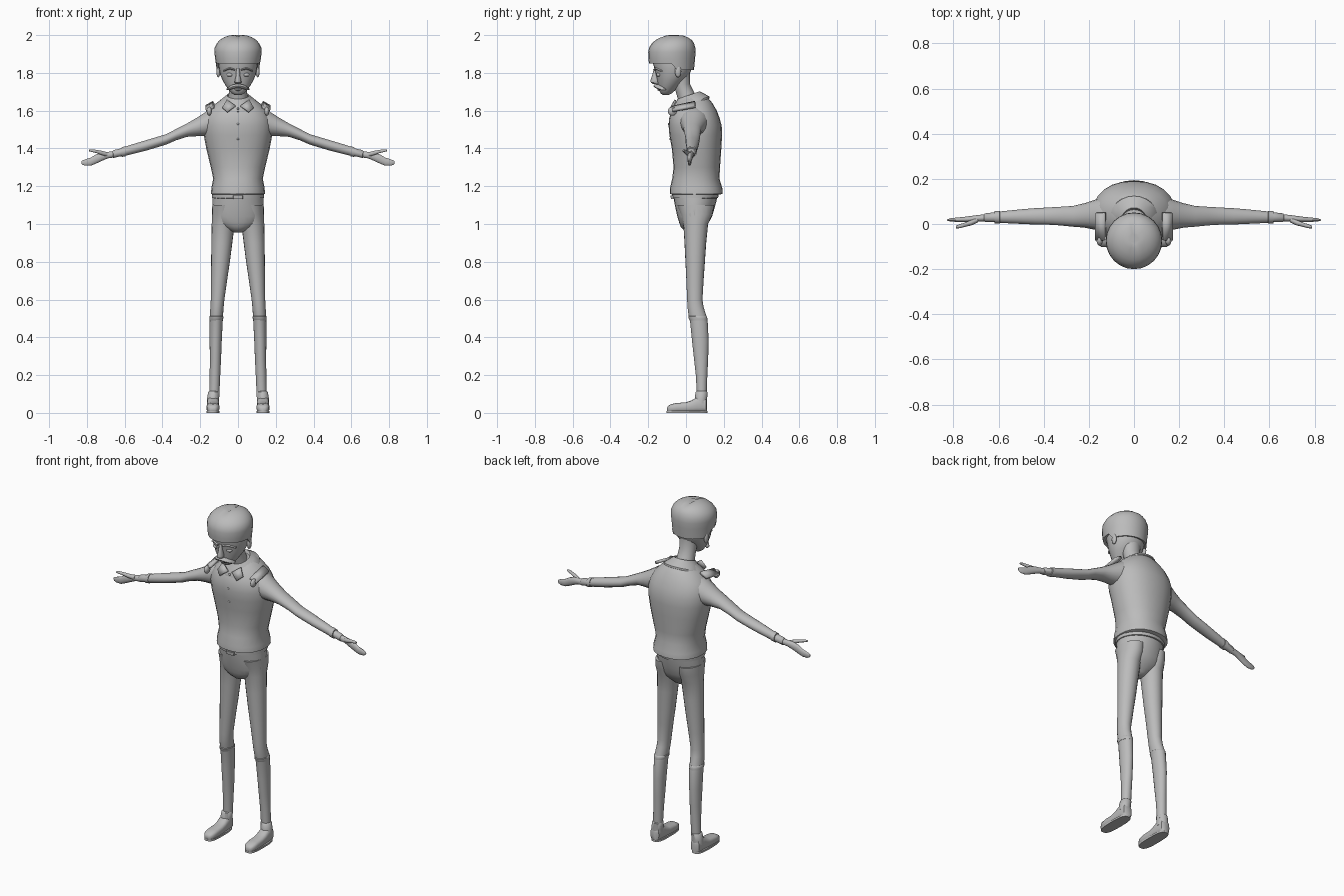
import bpy, bmesh, math
from mathutils import Matrix

grey = bpy.data.materials.new("plain grey")
grey.diffuse_color = (0.5, 0.5, 0.5, 1)


def finish(name, bm, mirror=False, thick=0):
    bmesh.ops.recalc_face_normals(bm, faces=bm.faces)
    me = bpy.data.meshes.new(name)
    bm.to_mesh(me)
    bm.free()
    ob = bpy.data.objects.new(name, me)
    bpy.context.collection.objects.link(ob)
    me.materials.append(grey)
    if thick:
        ob.modifiers.new("thickness", 'SOLIDIFY').thickness = thick
    if mirror:
        ob.modifiers.new("mirror", 'MIRROR').use_mirror_merge = False
    return ob


def loft(name, axis, rings, mirror=False, n=24, e=2.0, edit=None):
    """Rings are (position on axis, min a, max a, min b, max b)."""
    bm = bmesh.new()
    loops = []
    for t, a0, a1, b0, b1 in rings:
        loop = []
        for i in range(n):
            w = 2 * math.pi * i / n
            c, s = math.cos(w), math.sin(w)
            a = (a0 + a1) / 2 + (a1 - a0) / 2 * math.copysign(abs(c) ** (2 / e), c)
            b = (b0 + b1) / 2 + (b1 - b0) / 2 * math.copysign(abs(s) ** (2 / e), s)
            p = {'x': (t, a, b), 'y': (a, t, b), 'z': (a, b, t)}[axis]
            loop.append(bm.verts.new(p))
        loops.append(loop)
    for lo, hi in zip(loops, loops[1:]):
        for i in range(n):
            j = (i + 1) % n
            bm.faces.new((lo[i], lo[j], hi[j], hi[i]))
    bm.faces.new(loops[0])
    bm.faces.new(loops[-1])
    if edit:
        for v in bm.verts:
            edit(v.co)
    return finish(name, bm, mirror)


def sym(rows):
    return [(t, -r, r, b0, b1) for t, r, b0, b1 in rows]


def ball(name, loc, size, mirror=False):
    bm = bmesh.new()
    bmesh.ops.create_uvsphere(bm, u_segments=14, v_segments=8, radius=1,
                              matrix=Matrix.Translation(loc) @ Matrix.Diagonal((*size, 1)))
    finish(name, bm, mirror)


def plate(name, pts, thick, mirror=False):
    bm = bmesh.new()
    bm.faces.new([bm.verts.new(p) for p in pts])
    finish(name, bm, mirror, thick)


# Jacket body
loft("jacket", 'z', sym([
    (1.155, .133, -.07, .178), (1.16, .143, -.086, .194), (1.19, .141, -.085, .192),
    (1.24, .131, -.073, .177), (1.30, .144, -.066, .18), (1.40, .168, -.075, .187),
    (1.47, .181, -.088, .191), (1.52, .184, -.092, .189), (1.56, .176, -.089, .178),
    (1.60, .155, -.075, .163), (1.64, .115, -.05, .14), (1.67, .075, -.02, .115),
    (1.685, .045, 0, .09)]), e=2.2)


# Collar, sheared so the back sits higher
def lift_back(co):
    co.z += .35 * co.y


loft("collar", 'z', sym([
    (1.615, .09, -.065, .11), (1.622, .108, -.079, .126), (1.632, .106, -.077, .124),
    (1.66, .075, -.055, .092), (1.677, .057, -.045, .072), (1.66, .05, -.038, .062)]),
    edit=lift_back)
plate("collar_tip", [(.012, -.07, 1.622), (.055, -.088, 1.59), (.082, -.066, 1.612),
                     (.058, -.052, 1.655)], .01, True)
for z in (1.61, 1.53, 1.45):
    ball("button", (0, -.079 - .012 * (z < 1.6) + .008 * (z < 1.5), z), (.006, .005, .006))

# Shoulder straps with their front knobs
plate("shoulder_strap", [(.125, .05, 1.638), (.165, .05, 1.615),
                         (.165, -.07, 1.592), (.125, -.07, 1.612)], .016, True)
ball("strap_knob", (.152, -.072, 1.597), (.014, .024, .024), True)

# Sleeves with cuffs
loft("sleeve", 'x', [
    (.09, -.04, .13, 1.47, 1.635), (.14, -.032, .118, 1.465, 1.615),
    (.18, -.024, .105, 1.464, 1.588), (.22, -.016, .092, 1.464, 1.562),
    (.27, -.012, .08, 1.461, 1.533), (.33, -.006, .076, 1.442, 1.502),
    (.38, -.003, .073, 1.42, 1.476), (.44, -.002, .07, 1.402, 1.458),
    (.49, 0, .066, 1.387, 1.443), (.55, .003, .06, 1.372, 1.425),
    (.60, .005, .055, 1.36, 1.409)], True, n=18)
loft("sleeve_cuff", 'x', [
    (.594, .006, .054, 1.364, 1.408), (.595, .002, .058, 1.358, 1.413),
    (.617, .003, .057, 1.354, 1.406), (.618, .008, .052, 1.359, 1.401),
    (.66, .009, .047, 1.349, 1.391), (.664, .014, .042, 1.353, 1.386)], True, n=18)

# Hands
loft("hand", 'x', [
    (.65, .012, .044, 1.353, 1.387), (.69, .011, .04, 1.347, 1.382),
    (.72, .008, .036, 1.334, 1.379), (.75, .008, .032, 1.32, 1.37),
    (.78, .009, .029, 1.308, 1.352), (.81, .011, .026, 1.308, 1.342),
    (.824, .013, .022, 1.314, 1.336), (.829, .016, .02, 1.32, 1.332)], True, n=14)
loft("thumb", 'x', [
    (.69, .008, .034, 1.355, 1.38), (.72, -.006, .018, 1.364, 1.388),
    (.75, -.013, .006, 1.375, 1.393), (.775, -.019, -.002, 1.381, 1.396),
    (.788, -.019, -.007, 1.385, 1.394)], True, n=10)

# Trousers
loft("trouser_seat", 'z', sym([
    (1.17, .132, -.07, .17), (1.12, .135, -.063, .161), (1.08, .137, -.055, .15),
    (1.04, .137, -.046, .138), (1.01, .122, -.037, .122), (.985, .085, -.028, .1),
    (.965, .045, -.01, .08), (.955, .02, .01, .065)]))
loft("trouser_leg", 'z', [
    (1.10, .012, .136, -.045, .148), (1.05, .012, .138, -.028, .14),
    (1.0, .018, .139, -.014, .117), (.9, .03, .141, -.008, .107),
    (.8, .043, .142, -.003, .1), (.7, .058, .143, .002, .093),
    (.6, .072, .144, .006, .087), (.56, .076, .146, .008, .093),
    (.52, .079, .149, .013, .106), (.48, .081, .15, .022, .115),
    (.38, .086, .15, .032, .12), (.28, .09, .149, .043, .117),
    (.2, .094, .15, .052, .113), (.09, .099, .152, .058, .109)], True, n=20)
loft("knee_seam", 'z', [
    (.513, .08, .149, .015, .108), (.51, .077, .152, .012, .111),
    (.5, .078, .152, .014, .113), (.49, .081, .151, .02, .113)], True, n=20)
loft("belt", 'z', sym([(1.136, .133, -.064, .163), (1.138, .138, -.072, .17),
                       (1.158, .138, -.074, .174), (1.16, .134, -.07, .17)]))
loft("buckle", 'z', sym([(1.133, .026, -.08, -.06), (1.152, .026, -.082, -.06)]), e=6)

# Shoes
loft("shoe_collar", 'z', [
    (.05, .1, .165, .045, .111), (.075, .1, .164, .047, .112),
    (.11, .097, .158, .05, .114), (.115, .101, .153, .056, .109)], True, n=20)
loft("shoe", 'y', [
    (.112, .116, .148, .004, .06), (.105, .105, .16, .003, .078),
    (.08, .101, .164, .003, .09), (.055, .1, .165, .003, .082),
    (.03, .1, .165, .003, .066), (0, .099, .166, .003, .056),
    (-.05, .098, .167, .003, .052), (-.08, .102, .164, .003, .046),
    (-.096, .112, .154, .004, .036), (-.101, .122, .144, .008, .026)], True, n=20, e=2.8)
loft("shoe_sole", 'z', [(0, .098, .168, -.103, .113), (.011, .098, .168, -.103, .113)],
     True, n=28, e=3)

# Neck and head
loft("neck", 'z', sym([(1.60, .058, -.03, .08), (1.65, .053, -.04, .065),
                       (1.70, .048, -.054, .042), (1.74, .048, -.065, .022),
                       (1.80, .055, -.07, .02)]))
loft("head", 'z', sym([
    (1.684, .02, -.125, -.09), (1.692, .033, -.134, -.075), (1.705, .045, -.141, -.06),
    (1.73, .064, -.147, -.035), (1.76, .081, -.153, -.005), (1.79, .094, -.16, .018),
    (1.82, .1, -.166, .03), (1.86, .106, -.178, .038), (1.90, .1, -.175, .035)]))
ball("ear", (.104, -.042, 1.808), (.011, .017, .032), True)


# Helmet-like hair, lower behind the ears
def drop_back(co):
    if co.z < 1.87 and co.y > -.055:
        co.z -= .036
    if co.z > 1.98 and abs(co.x) < .01:
        co.z -= .006


loft("hair_cap", 'z', sym([
    (1.854, .1, -.175, .03), (1.85, .116, -.196, .042), (1.875, .121, -.199, .048),
    (1.91, .125, -.2, .051), (1.935, .123, -.195, .049), (1.957, .112, -.18, .042),
    (1.975, .095, -.16, .03), (1.988, .075, -.135, .012), (1.997, .05, -.108, -.012),
    (2.0, .03, -.09, -.04)]), edit=drop_back)

# Face
loft("nose", 'z', sym([(1.822, .009, -.17, -.15), (1.785, .011, -.18, -.14),
                       (1.76, .017, -.188, -.14), (1.748, .018, -.186, -.14),
                       (1.74, .011, -.172, -.14)]), n=12)
loft("moustache", 'x', [(0, -.172, -.14, 1.722, 1.741), (.025, -.168, -.13, 1.716, 1.74),
                        (.045, -.152, -.115, 1.709, 1.73), (.06, -.134, -.105, 1.708, 1.717)],
     True, n=10)
loft("eyebrow", 'x', [(.016, -.174, -.15, 1.812, 1.82), (.045, -.165, -.135, 1.818, 1.831),
                      (.078, -.138, -.115, 1.806, 1.814)], True, n=10)
ball("eye", (.042, -.143, 1.79), (.019, .014, .011), True)
ball("lower_lip", (0, -.143, 1.711), (.02, .009, .006))

# Smooth shading with sharp seams
bpy.ops.object.select_all(action='SELECT')
bpy.context.view_layer.objects.active = bpy.data.objects["jacket"]
bpy.ops.object.shade_smooth_by_angle(angle=math.radians(45))
